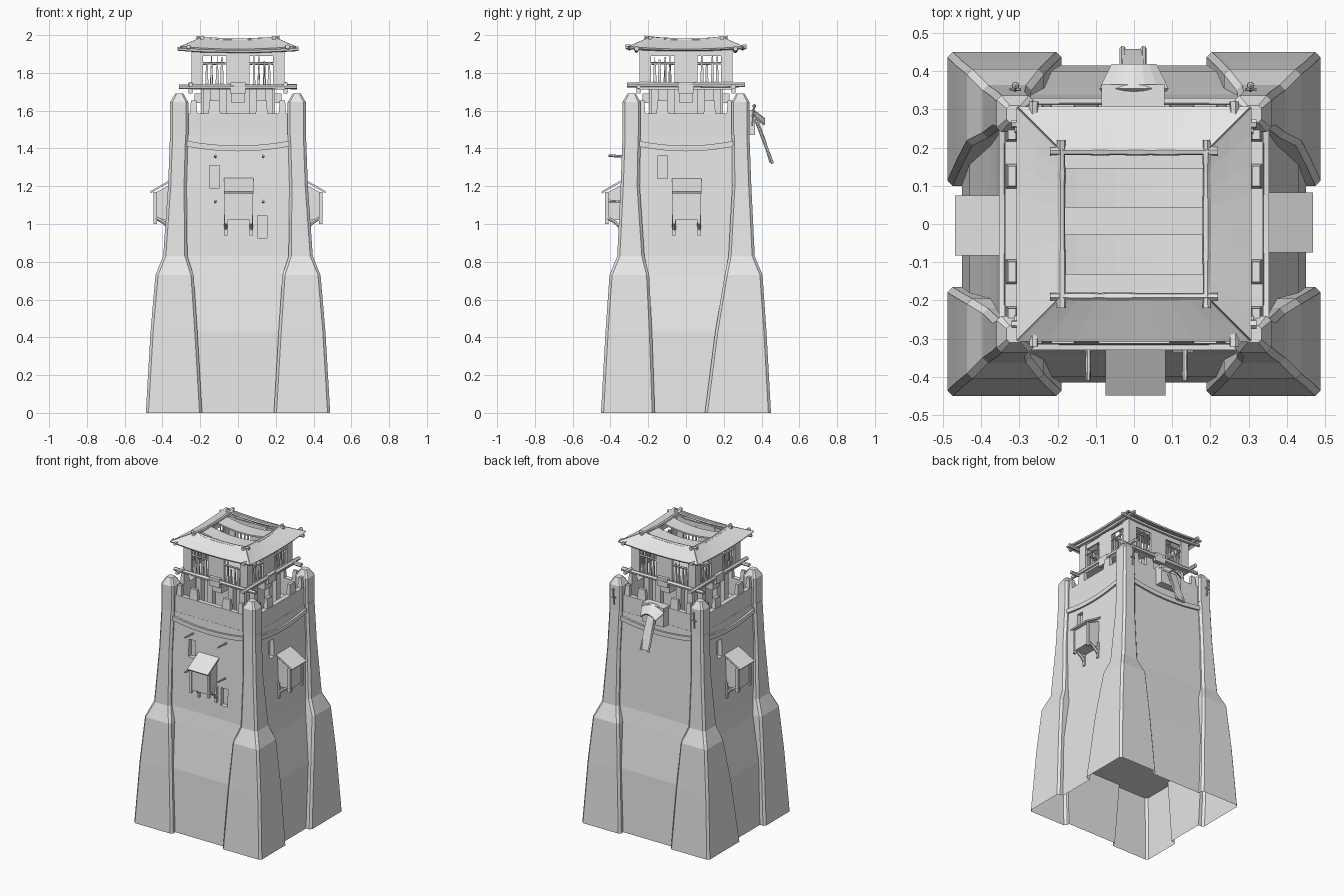
import bpy, bmesh, math, random
from mathutils import Matrix, Vector

random.seed(4)
if "Cube" in bpy.data.objects:
    bpy.data.objects.remove(bpy.data.objects["Cube"])

stone = bpy.data.materials.new("pale_grey")
stone.use_nodes = True
GREY = (0.8, 0.8, 0.8, 1)
stone.diffuse_color = GREY
stone.node_tree.nodes["Principled BSDF"].inputs["Base Color"].default_value = GREY
SIDES = ("front", "left", "back", "right")


def finish(name, bm, side=0, thick=0):
    """Turn a bmesh, drawn on the front side, into an object on the given side."""
    bmesh.ops.transform(bm, matrix=Matrix.Rotation(side * math.pi / 2, 4, 'Z'), verts=bm.verts)
    bmesh.ops.recalc_face_normals(bm, faces=bm.faces)
    mesh = bpy.data.meshes.new(name)
    bm.to_mesh(mesh)
    bm.free()
    mesh.materials.append(stone)
    ob = bpy.data.objects.new(name, mesh)
    bpy.context.collection.objects.link(ob)
    if thick:
        mod = ob.modifiers.new("thickness", 'SOLIDIFY')
        mod.thickness, mod.offset = thick, 0
    return ob


def hull(bm, pts):
    bmesh.ops.convex_hull(bm, input=[bm.verts.new(p) for p in pts])


def box(bm, x0, x1, y0, y1, z0, z1, inset=0):
    """Box with an optional narrower top."""
    hull(bm, [(x, y, z0) for x in (x0, x1) for y in (y0, y1)] +
         [(x, y, z1) for x in (x0 + inset, x1 - inset) for y in (y0 + inset, y1 - inset)])


def loft(bm, rings):
    rows = [[bm.verts.new(p) for p in ring] for ring in rings]
    n = len(rows[0])
    for a, b in zip(rows, rows[1:]):
        for i in range(n):
            bm.faces.new((a[i], a[(i + 1) % n], b[(i + 1) % n], b[i]))
    return rows


def log(bm, a, b, r, sag=0.0, n=6):
    """Rough pole from a to b, sagging in the middle."""
    a, b = Vector(a), Vector(b)
    d = (b - a).normalized()
    u = d.orthogonal().normalized()
    w = d.cross(u)
    rings = []
    for i in range(n + 1):
        t = i / n
        c = a.lerp(b, t) - Vector((0, 0, sag * (1 - (2 * t - 1) ** 2)))
        rr = r * random.uniform(0.85, 1.1)
        rings.append([c + rr * (math.cos(k * math.tau / 6) * u + math.sin(k * math.tau / 6) * w)
                      for k in range(6)])
    rows = loft(bm, rings)
    bm.faces.new(rows[0])
    bm.faces.new(rows[-1])


def sheet(bm, fn, nu=8, nv=1):
    """Grid surface from fn(u, v)."""
    g = [[bm.verts.new(fn(i / nu, j / nv)) for j in range(nv + 1)] for i in range(nu + 1)]
    for i in range(nu):
        for j in range(nv):
            bm.faces.new((g[i][j], g[i + 1][j], g[i + 1][j + 1], g[i][j + 1]))


# Tower shell: z, pier outer x/y, pier inner x, pier inner y front/back, wall x/y
LEVELS = [(0, .488, .45, .19, .165, .10, .45, .415),
          (.43, .463, .426, .215, .18, .155, .43, .40),
          (.73, .437, .405, .235, .195, .205, .375, .355),
          (.83, .396, .364, .268, .22, .225, .36, .338),
          (1.2, .37, .346, .272, .245, .245, .347, .325),
          (1.47, .36, .336, .264, .24, .242, .338, .314)]


def outline(level, c=.014):
    z, ox, oy, ix, fy, by, wx, wy = level
    ring = []
    for sx, sy in ((1, 1), (-1, 1), (-1, -1), (1, -1)):
        iy = by if sy > 0 else fy
        pts = [(wx, iy), (ox - c, iy), (ox, iy + c), (ox, oy - c),
               (ox - c, oy), (ix + c, oy), (ix, oy - c), (ix, wy)]
        if sx * sy < 0:
            pts.reverse()
        ring += [(sx * x, sy * y, z) for x, y in pts]
    return ring


bm = bmesh.new()
loft(bm, [outline(l) for l in LEVELS[:2]])
finish("tower_skirt", bm)
bm = bmesh.new()
rows = loft(bm, [outline(l) for l in LEVELS[1:]])
bm.faces.new(rows[0])
bm.faces.new(rows[-1])
shell = finish("tower_shell", bm)

# Recessed windows: side, x, z, wall distance
for side, x, z, d in ((0, -.125, 1.25, .325), (0, .128, .985, .335),
                      (1, -.125, 1.3, .345), (3, -.125, 1.3, .345)):
    bm = bmesh.new()
    box(bm, x - .026, x + .026, -d - .04, -d + .03, z - .06, z + .06)
    cutter = finish("window_cutter", bm, side)
    cutter.hide_render = True
    mod = shell.modifiers.new("window", 'BOOLEAN')
    mod.object, mod.operation, mod.solver = cutter, 'DIFFERENCE', 'EXACT'
    graph = bpy.context.evaluated_depsgraph_get()
    cut = bpy.data.meshes.new_from_object(shell.evaluated_get(graph))
    shell.modifiers.clear()
    shell.data = cut
    bpy.data.objects.remove(cutter)

# Pier caps
for sx in (-1, 1):
    for sy in (-1, 1):
        bm = bmesh.new()
        cx, cy = sx * .311, sy * .288
        hull(bm, [(cx + a * (.048 - i), cy + b * (.048 - j), z)
                  for z, s, e in ((1.47, 0, .012), (1.645, 0, .012), (1.69, .026, .034))
                  for a in (-1, 1) for b in (-1, 1) for i, j in ((s, e), (e, s))])
        finish("pier_cap", bm)

# Parapets, merlons and sagging string courses on each side
for side, name in enumerate(SIDES):
    wall, half = (.335, .25) if side % 2 else (.311, .27)
    bm = bmesh.new()
    box(bm, -half, half, -wall - .002, -wall + .03, 1.46, 1.585)
    for x, w in ((-.235, .02), (-.125, .032), (.125, .032), (.235, .02)):
        box(bm, x - w, x + w, -wall, -wall + .032, 1.58, 1.655, .006)
    finish(name + "_parapet", bm, side)
    bm = bmesh.new()
    sheet(bm, lambda u, v: ((2 * u - 1) * half, -wall - .008,
                            1.385 + .025 * (2 * u - 1) ** 2 + .03 * v))
    finish(name + "_string_course", bm, side, .02)

# Hanging bays on three sides
for side in (0, 1, 3):
    d = .345 if side % 2 else .326
    bm = bmesh.new()
    hull(bm, [(x, -y, z) for x in (-.062, .068)
              for y, z in ((d - .03, 1.02), (d + .095, 1.02), (d + .095, 1.165), (d - .03, 1.23))])
    for x in (-.064, .07):
        box(bm, x - .008, x + .008, -d - .102, -d - .085, 1.0, 1.17)
        box(bm, x - .009, x + .009, -d - .02, -d + .02, .94, 1.05)
        log(bm, (x, -d, .96), (x, -d - .09, 1.03), .01, -.01)
    finish(SIDES[side] + "_bay", bm, side)
    bm = bmesh.new()
    sheet(bm, lambda u, v: (-.075 + .157 * u, -d + .01 - .13 * v, 1.242 - .075 * v), 2)
    finish(SIDES[side] + "_bay_roof", bm, side, .01)

# Pegs in the front wall
bm = bmesh.new()
for x in (-.12, .133):
    for z in (1.36, 1.12):
        log(bm, (x, -.3, z - .005), (x, -.41, z + .002), .007)
finish("wall_pegs", bm)

# Lookout: core, floor, then one wall of posts, panels and stakes per side
bm = bmesh.new()
box(bm, -.16, .16, -.16, .16, 1.46, 1.72)
finish("lookout_core", bm)
bm = bmesh.new()
box(bm, -.25, .25, -.25, .25, 1.712, 1.73)
finish("lookout_floor", bm)
for side, name in enumerate(SIDES):
    bm = bmesh.new()
    for x in (-.165, -.08, .08, .165):
        box(bm, x - .02, x + .02, -.195, -.15, 1.46, 1.715)
    box(bm, -.035, .035, -.23, -.15, 1.64, 1.69)
    box(bm, -.04, .04, -.262, -.24, 1.69, 1.75)
    finish(name + "_lookout_brackets", bm, side)
    bm = bmesh.new()
    box(bm, -.062, .062, -.24, -.225, 1.72, 1.93)
    for s in (-1, 1):
        box(bm, s * .215 - .03, s * .215 + .03, -.245, -.23, 1.72, 1.93)
        box(bm, s * .122 - .065, s * .122 + .065, -.24, -.23, 1.89, 1.925)
        log(bm, (s * .06, -.237, 1.85), (s * .19, -.237, 1.85), .007)
        for x in (.085, .11, .14, .165):
            w, z = random.uniform(.006, .01), random.uniform(1.83, 1.9)
            box(bm, s * x - w, s * x + w, -.238, -.224, 1.72, z, .005)
    finish(name + "_lookout_wall", bm, side)
    bm = bmesh.new()
    lift = .01 * (side % 2)
    log(bm, (-.312, -.25, 1.727 + lift), (.312, -.25, 1.727 + lift), .014)
    log(bm, (-.32, -.262, 1.928 + lift), (.32, -.262, 1.928 + lift), .012, .012)
    log(bm, (-.22, -.19, 1.986), (.22, -.19, 1.986), .011, .014, 10)
    finish(name + "_lookout_logs", bm, side)
    # Sagging roof slope with an open top
    bm = bmesh.new()

    def slope(u, v):
        t, r = 2 * u - 1, .305 - .115 * v
        return t * r, -r, 1.922 + .05 * v + .014 * t * t
    sheet(bm, slope, 8, 2)
    finish(name + "_roof_slope", bm, side, .01)

# Loose panels across the roof opening
for y in (-.08, .095):
    bm = bmesh.new()
    sheet(bm, lambda u, v: (-.2 + .4 * u, y - .052 + .104 * v, 1.942 + .025 * (2 * u - 1) ** 2))
    finish("roof_panel", bm, 0, .01)

# Broken chute and small awning at the back
bm = bmesh.new()
box(bm, -.085, .08, .3, .365, 1.47, 1.6)
finish("back_block", bm)
bm = bmesh.new()
sheet(bm, lambda u, v: ((2 * u - 1) * (.088 - .032 * v), .35 + .065 * v,
                        1.605 - .05 * v - .03 * (2 * u - 1) ** 2), 6)
finish("back_awning", bm, 0, .012)
bm = bmesh.new()
sheet(bm, lambda u, v: (-.03 + .055 * u, .375 + .075 * v, 1.55 - .225 * v + .03 * v * (1 - v)), 1, 5)
finish("back_chute", bm, 0, .016)
bm = bmesh.new()
for x in (-.03, .025):
    log(bm, (x, .365, 1.56), (x, .458, 1.32), .008)
finish("chute_rails", bm)

# Iron hooks on the back piers
for x in (-.31, .305):
    bm = bmesh.new()
    log(bm, (x, .35, 1.52), (x, .36, 1.62), .005)
    log(bm, (x - .015, .352, 1.57), (x + .015, .352, 1.57), .004)
    bmesh.ops.create_icosphere(bm, subdivisions=1, radius=.011,
                               matrix=Matrix.Translation((x, .362, 1.625)))
    finish("pier_hook", bm)
